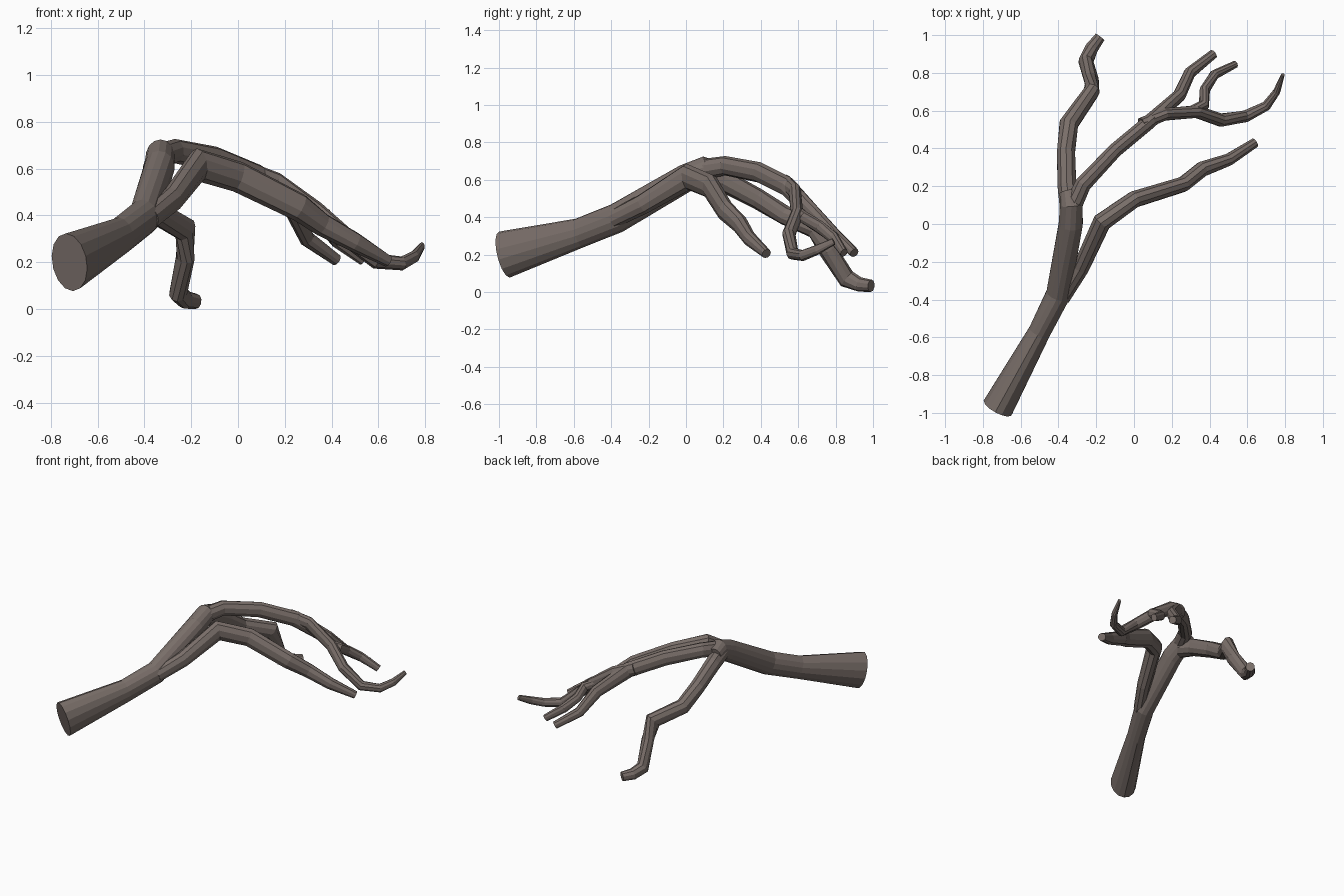
import bpy, bmesh, math
from mathutils import Vector

bark = bpy.data.materials.new("bark")
bark.diffuse_color = (0.19, 0.155, 0.14, 1)


def limb(name, pts, sides=10):
    """Sweep an elliptical section along pts: (x, y, z, half_width, half_height)."""
    P = [Vector(p[:3]) for p in pts]
    bm = bmesh.new()
    rings = []
    for i, p in enumerate(pts):
        a = (P[i] - P[i - 1]).normalized() if i else Vector()
        b = (P[i + 1] - P[i]).normalized() if i < len(P) - 1 else Vector()
        t = (a + b).normalized()
        side = t.cross(Vector((0, 0, 1))).normalized()
        up = side.cross(t)
        ring = []
        for k in range(sides):
            ang = 2 * math.pi * (k + 0.5) / sides
            ring.append(bm.verts.new(P[i] + side * p[3] * math.cos(ang) + up * p[4] * math.sin(ang)))
        rings.append(ring)
    for r0, r1 in zip(rings, rings[1:]):
        for k in range(sides):
            j = (k + 1) % sides
            bm.faces.new((r0[k], r0[j], r1[j], r1[k]))
    bm.faces.new(rings[0][::-1])
    bm.faces.new(rings[-1])
    bmesh.ops.recalc_face_normals(bm, faces=bm.faces[:])
    me = bpy.data.meshes.new(name)
    bm.to_mesh(me)
    bm.free()
    me.materials.append(bark)
    ob = bpy.data.objects.new(name, me)
    bpy.context.collection.objects.link(ob)
    return ob


# Thick trunk, flared at the cut end
limb("trunk", [
    (-0.72, -0.97, 0.20, 0.085, 0.127), (-0.50, -0.57, 0.315, 0.06, 0.08),
    (-0.40, -0.37, 0.395, 0.066, 0.08), (-0.335, 0.0, 0.61, 0.065, 0.074),
    (-0.332, 0.10, 0.655, 0.062, 0.07), (-0.345, 0.17, 0.64, 0.05, 0.055)], 14)

# Left branch that bends down to the ground
limb("left_branch", [
    (-0.335, 0.06, 0.64, 0.058, 0.065), (-0.355, 0.20, 0.595, 0.052, 0.06),
    (-0.36, 0.38, 0.50, 0.05, 0.055), (-0.345, 0.53, 0.41, 0.052, 0.052),
    (-0.225, 0.70, 0.34, 0.043, 0.062), (-0.225, 0.76, 0.22, 0.04, 0.05),
    (-0.255, 0.86, 0.07, 0.04, 0.05), (-0.225, 0.93, 0.04, 0.037, 0.039),
    (-0.18, 0.99, 0.033, 0.03, 0.033)])

# Middle branch arching over to the right
limb("middle_branch", [
    (-0.33, 0.08, 0.655, 0.05, 0.055), (-0.27, 0.21, 0.675, 0.046, 0.052),
    (-0.10, 0.39, 0.64, 0.04, 0.055), (0.08, 0.54, 0.565, 0.04, 0.055),
    (0.24, 0.68, 0.42, 0.035, 0.045), (0.295, 0.80, 0.30, 0.032, 0.035),
    (0.42, 0.90, 0.21, 0.026, 0.026)])

# Fork with an upturned, tapered tip
limb("curled_fork", [
    (0.04, 0.53, 0.58, 0.035, 0.05), (0.16, 0.58, 0.54, 0.034, 0.045),
    (0.33, 0.595, 0.42, 0.034, 0.042), (0.46, 0.55, 0.31, 0.036, 0.038),
    (0.59, 0.57, 0.205, 0.033, 0.034), (0.70, 0.625, 0.195, 0.027, 0.03),
    (0.755, 0.70, 0.225, 0.02, 0.027), (0.788, 0.79, 0.27, 0.01, 0.018)])

# Twig rising off the curled fork
limb("fork_twig", [
    (0.30, 0.60, 0.43, 0.025, 0.03), (0.37, 0.63, 0.40, 0.03, 0.034),
    (0.375, 0.71, 0.35, 0.028, 0.034), (0.425, 0.79, 0.29, 0.026, 0.032),
    (0.535, 0.845, 0.21, 0.02, 0.025)])

# Right branch leaving the trunk low down
limb("right_branch", [
    (-0.375, -0.39, 0.39, 0.04, 0.05), (-0.28, -0.23, 0.47, 0.046, 0.055),
    (-0.17, 0.01, 0.615, 0.052, 0.072), (0.0, 0.13, 0.565, 0.046, 0.066),
    (0.26, 0.21, 0.435, 0.042, 0.06), (0.36, 0.29, 0.36, 0.042, 0.05),
    (0.50, 0.34, 0.285, 0.034, 0.042), (0.64, 0.43, 0.205, 0.027, 0.026)])
